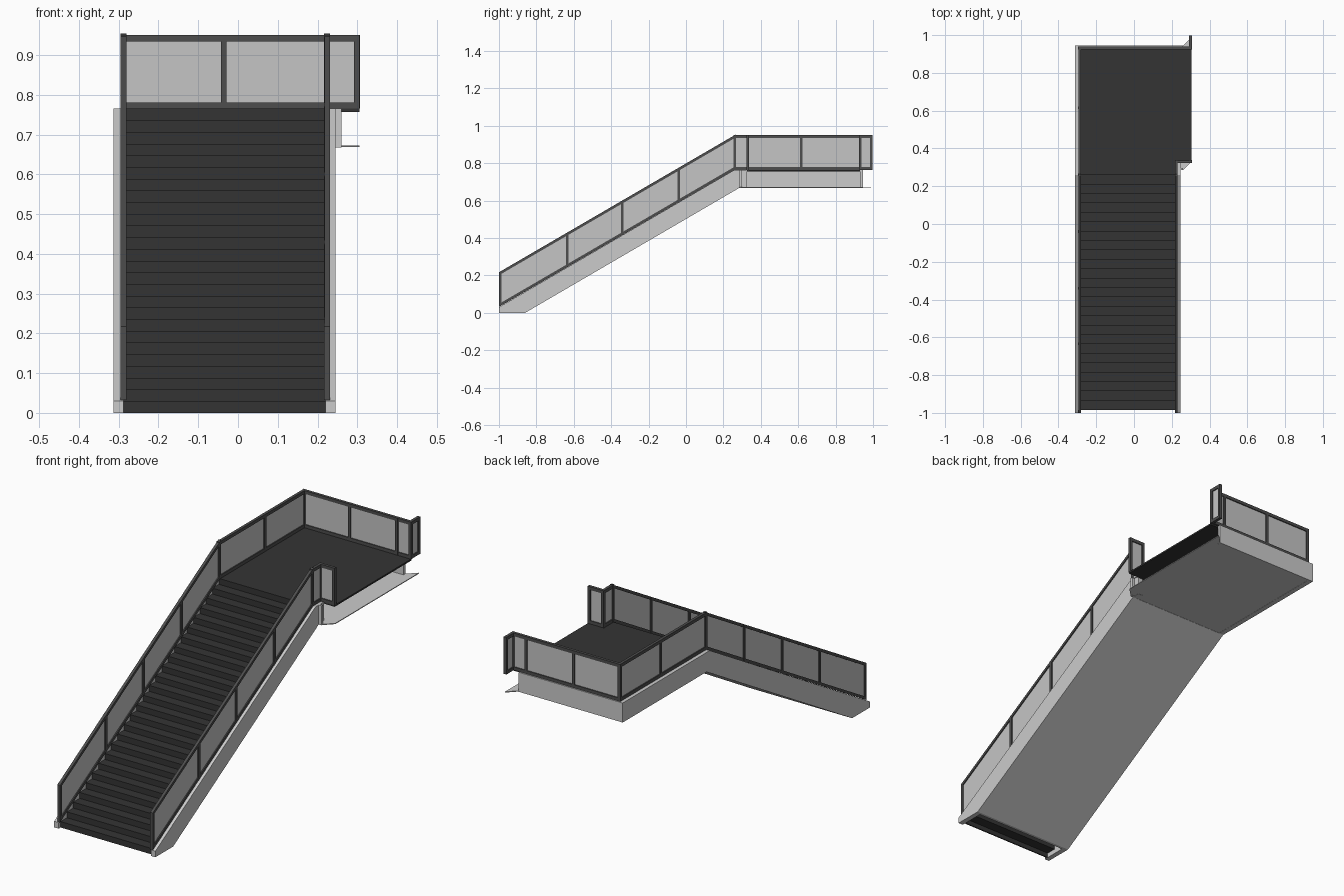
import bpy, bmesh
from mathutils import Vector

if "Cube" in bpy.data.objects:
    bpy.data.objects.remove(bpy.data.objects["Cube"])


def material(name, v):
    m = bpy.data.materials.new(name)
    m.diffuse_color = (v, v, v, 1)
    m.use_nodes = True
    m.node_tree.nodes["Principled BSDF"].inputs["Base Color"].default_value = m.diffuse_color
    return m


LIGHT = material("light_grey_cladding", 0.60)
GLASS = material("pale_grey_glass", 0.56)
FRAME = material("mid_grey_frame", 0.075)
DARK = material("charcoal_tread", 0.034)


def prism(bm, pts, offset):
    """Extrude a planar polygon by an offset vector into a closed solid."""
    off = Vector(offset)
    a = [bm.verts.new(Vector(p)) for p in pts]
    b = [bm.verts.new(Vector(p) + off) for p in pts]
    bm.faces.new(a)
    bm.faces.new(b[::-1])
    n = len(a)
    for i in range(n):
        j = (i + 1) % n
        bm.faces.new((a[j], a[i], b[i], b[j]))


def finish(bm, name, mat):
    bmesh.ops.recalc_face_normals(bm, faces=bm.faces[:])
    me = bpy.data.meshes.new(name)
    bm.to_mesh(me)
    bm.free()
    me.materials.append(mat)
    bpy.context.collection.objects.link(bpy.data.objects.new(name, me))


def part(name, mat, pts, offset):
    bm = bmesh.new()
    prism(bm, pts, offset)
    finish(bm, name, mat)


TOP, BOT = 0.765, 0.668       # landing surface and underside
XL, XR = -0.29, 0.22          # clear width of the flight

# steps: thin folded sheet of risers and treads
N = 26
rise, run, y0 = TOP / N, 1.245 / 25, -0.985
zig = []
for i in range(N):
    zig += [(y0 + i * run, i * rise), (y0 + i * run, (i + 1) * rise)]
t = 0.006
under = [(y + t, max(z - t, 0)) for y, z in zig]
bm = bmesh.new()
for i in range(len(zig) - 1):
    quad = [zig[i], zig[i + 1], under[i + 1], under[i]]
    prism(bm, [(XL, y, z) for y, z in quad], (XR - XL, 0, 0))
finish(bm, "steps", DARK)

# landing deck
part("landing_deck", DARK,
     [(x, y, TOP - 0.008) for x, y in
      [(XL, .26), (.225, .26), (.225, .325), (.305, .325), (.305, .93), (XL, .93)]],
     (0, 0, 0.008))

# side stringers; the left one runs on along the landing
slope = [(-1, 0), (-.86, 0), (.285, BOT)]
head = [(.26, TOP), (-1, .03)]
part("left_stringer", LIGHT,
     [(-.313, y, z) for y, z in slope + [(.945, BOT), (.945, TOP)] + head], (.025, 0, 0))
part("right_stringer", LIGHT,
     [(XR, y, z) for y, z in slope + [(.325, BOT), (.325, TOP)] + head], (.025, 0, 0))

# landing skirts at the back and the front return
part("back_skirt", LIGHT,
     [(-.288, .93, BOT), (.26, .93, BOT), (.26, .93, TOP), (-.288, .93, TOP)], (0, .015, 0))
part("front_skirt", LIGHT,
     [(.245, .285, BOT), (.26, .285, BOT), (.26, .285, TOP), (.245, .285, TOP)], (0, .012, 0))

# soffits: sloped under the flight, flat under the landing with an open +x end
part("flight_soffit", LIGHT,
     [(-.288, y, z) for y, z in [(-.86, 0), (.285, BOT), (.285, BOT + .008), (-.874, 0)]],
     (.508, 0, 0))
part("landing_soffit", LIGHT,
     [(x, y, BOT + .001) for x, y in
      [(-.288, .285), (.26, .285), (.305, .33), (.305, .99), (.26, .945), (-.288, .945)]],
     (0, 0, 0.004))

# balustrades
H, BAR, W = 0.185, 0.016, 0.014


def slab(bm, p, q, z0, z1, thick):
    """Upright strip between two base points, from height z0 to z1 above them."""
    d = q - p
    side = Vector((-d.y, d.x, 0)).normalized() * thick
    up = Vector((0, 0, 1))
    prism(bm, [v - side / 2 for v in (p + up * z0, q + up * z0, q + up * z1, p + up * z1)], side)


def balustrade(name, path, posts):
    frame, glass = bmesh.new(), bmesh.new()
    pts = [Vector(p) for p in path]
    for p, q, fracs in zip(pts, pts[1:], posts):
        slab(frame, p, q, 0, BAR, W)
        slab(frame, p, q, H - BAR, H, W)
        slab(glass, p, q, BAR, H - BAR, 0.004)
        d = q - p
        half = d * (W / 2 / d.xy.length)
        for f in [0] + fracs + [1]:
            c = p + d * f
            slab(frame, c - half, c + half, 0, H, W + 0.001)
    finish(frame, name + "_frame", FRAME)
    finish(glass, name + "_glass", GLASS)


flight = [0.286, 0.521, 0.761]
balustrade("left_balustrade",
           [(-.288, -.993, .036), (-.288, .26, TOP), (-.288, .932, TOP),
            (.299, .932, TOP), (.299, .99, TOP)],
           [flight, [0.53], [0.43, 0.875], []])
balustrade("right_balustrade",
           [(.224, -.993, .036), (.224, .26, TOP), (.224, .33, TOP), (.299, .33, TOP)],
           [flight, [], []])
